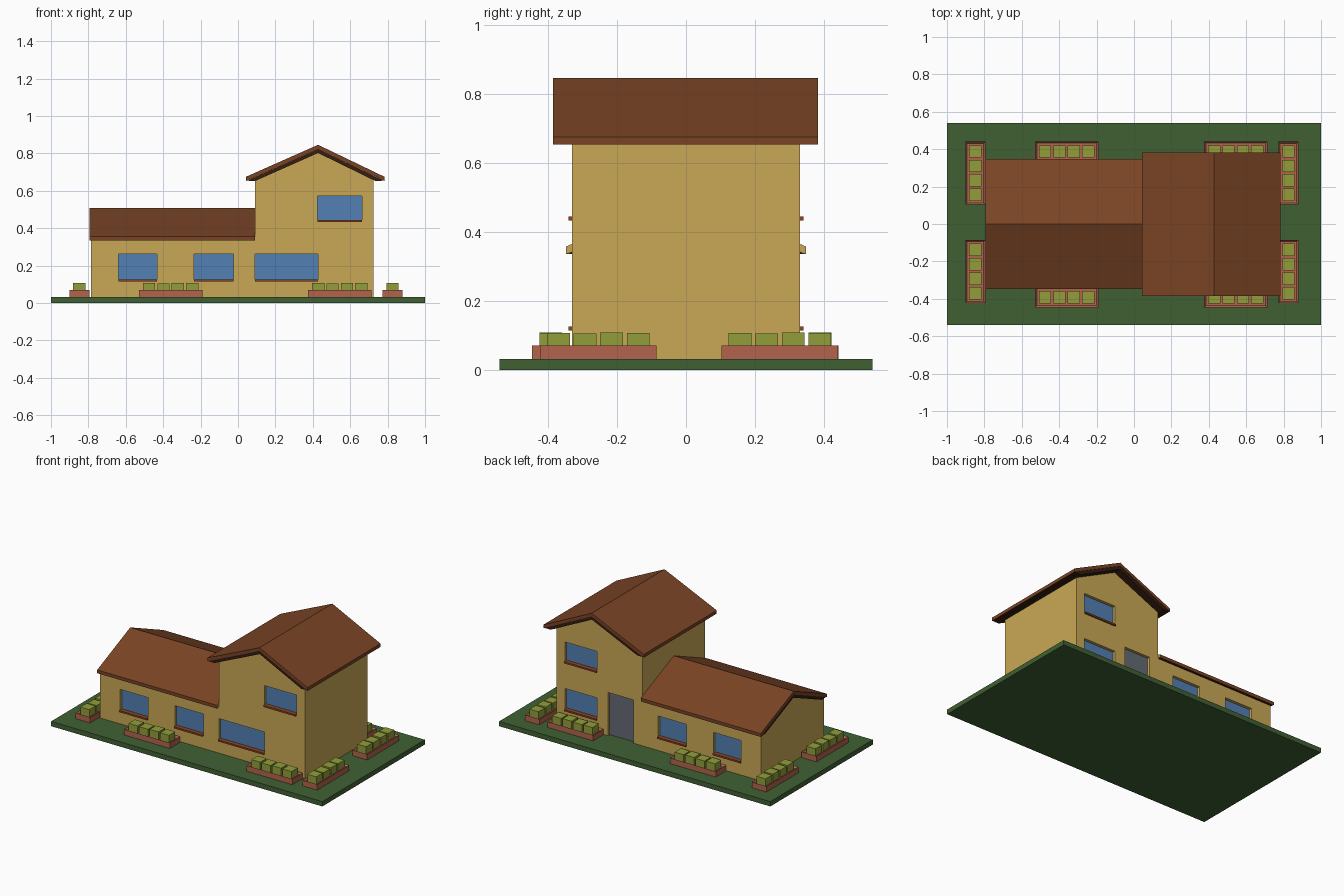
import bpy, bmesh
from mathutils import Vector

if "Cube" in bpy.data.objects:
    bpy.data.objects.remove(bpy.data.objects["Cube"])


def material(name, rgb):
    lin = [(c / 255 / 12.92) if c < 11 else ((c / 255 + 0.055) / 1.055) ** 2.4 for c in rgb]
    m = bpy.data.materials.new(name)
    m.diffuse_color = (*lin, 1)
    m.use_nodes = True
    m.node_tree.nodes["Principled BSDF"].inputs["Base Color"].default_value = m.diffuse_color
    return m


GRASS = material("grass green", (64, 96, 51))
WALL = material("wall ochre", (202, 169, 86))
ROOF = material("roof brown", (122, 68, 37))
DARK = material("dark brown", (54, 29, 16))
GLASS = material("window blue", (82, 128, 180))
SILL = material("sill rust", (140, 68, 35))
DOOR = material("door grey", (100, 106, 116))
BRICK = material("brick red", (178, 100, 76))
BUSH = material("bush green", (146, 158, 58))


def finish(name, bm, *mats):
    bmesh.ops.recalc_face_normals(bm, faces=bm.faces)
    me = bpy.data.meshes.new(name)
    bm.to_mesh(me)
    bm.free()
    for m in mats:
        me.materials.append(m)
    ob = bpy.data.objects.new(name, me)
    bpy.context.collection.objects.link(ob)
    return ob


def add_box(bm, x, y, z):
    vs = bmesh.ops.create_cube(bm, size=1)["verts"]
    for v in vs:
        v.co = Vector([(a + b) / 2 + c * (b - a) for (a, b), c in zip((x, y, z), v.co)])
    return vs


def box(name, x, y, z, mat):
    bm = bmesh.new()
    add_box(bm, x, y, z)
    return finish(name, bm, mat)


def prism(name, profile, v0, v1, axis, *mats):
    """Extrude a (u, z) profile along the x or y axis."""
    bm = bmesh.new()
    at = (lambda u, v, z: (u, v, z)) if axis == "y" else (lambda u, v, z: (v, u, z))
    face = bm.faces.new([bm.verts.new(at(u, v0, z)) for u, z in profile])
    ext = bmesh.ops.extrude_face_region(bm, geom=[face])["geom"]
    bmesh.ops.translate(bm, vec=at(0, v1 - v0, 0),
                        verts=[g for g in ext if isinstance(g, bmesh.types.BMVert)])
    return finish(name, bm, *mats)


def roof(name, u0, ur, u1, eave, ridge, v0, v1, axis, *mats):
    """Brown top layer over a slightly inset dark layer with level eaves."""
    t = 0.022
    top = prism(name, [(u0, eave), (ur, ridge), (u1, eave),
                       (u1, eave - t), (ur, ridge - t), (u0, eave - t)], v0, v1, axis, *mats)
    i, low = 0.05, eave - t
    prism(name + "_soffit", [(u0 + 0.003, low + 0.001), (ur, ridge - t), (u1 - 0.003, low + 0.001),
                             (u1 - i, low), (ur, ridge - 2 * t), (u0 + i, low)],
          v0 + 0.003, v1 - 0.003, axis, DARK)
    return top


# Lawn
box("lawn", (-1, 1), (-0.54, 0.54), (0, 0.032), GRASS)

# House walls: low wing and tall gabled block in one silhouette
walls = prism("house_walls", [(-0.785, 0.03), (0.725, 0.03), (0.725, 0.675), (0.425, 0.81),
                              (0.09, 0.67), (0.09, 0.345), (-0.785, 0.345)],
              -0.33, 0.33, "y", WALL)
prism("wing_gable", [(-0.33, 0.343), (0.33, 0.343), (0, 0.475)], -0.785, 0.095, "x", WALL)

# Openings: x range, z range, wall side
low, high = (0.124, 0.262), (0.443, 0.572)
windows = [((-0.638, -0.433), low), ((-0.234, -0.025), low), ((0.425, 0.663), high)]
openings = [(x, z, s) for x, z in windows for s in (-1, 1)]
openings += [((0.09, 0.428), low, -1), ((0.425, 0.663), low, 1)]
door_x, door_z = (0.155, 0.345), (0.032, 0.32)

# Cut the recesses
bm = bmesh.new()
for x, z, s in openings + [(door_x, door_z, 1)]:
    add_box(bm, x, sorted((s * 0.308, s * 0.36)), z)
cutter = finish("opening_cutter", bm, WALL)
cutter.hide_render = True
mod = walls.modifiers.new("openings", "BOOLEAN")
mod.object, mod.operation, mod.solver = cutter, "DIFFERENCE", "EXACT"
bpy.context.view_layer.objects.active = walls
bpy.ops.object.modifier_apply(modifier=mod.name)
bpy.data.objects.remove(cutter)

# Glass, sills and door
for n, (x, z, s) in enumerate(openings):
    box(f"window_glass_{n}", x, sorted((s * 0.305, s * 0.311)), z, GLASS)
    box(f"window_sill_{n}", x, sorted((s * 0.307, s * 0.34)), (z[0] - 0.01, z[0] + 0.001), SILL)
box("back_door", door_x, (0.305, 0.312), door_z, DOOR)

# Roofs
roof("tower_roof", 0.043, 0.428, 0.783, 0.675, 0.846, -0.385, 0.383, "y", ROOF)
wing = roof("wing_roof", -0.348, 0, 0.348, 0.357, 0.507, -0.795, 0.09, "x", ROOF, WALL)
for f in wing.data.polygons:      # the end against the tower is wall coloured
    f.material_index = int(f.normal.x > 0.9)


def planter(name, cx, cy, along_x):
    """Brick trough with a sunken bed and four block bushes."""
    hl, hw = 0.169, 0.054

    def span(l0, l1, w0, w1):
        l, w = (l0, l1), (w0, w1)
        return ((cx + l[0], cx + l[1]), (cy + w[0], cy + w[1])) if along_x else \
               ((cx + w[0], cx + w[1]), (cy + l[0], cy + l[1]))

    bm = bmesh.new()
    add_box(bm, *span(-hl, hl, -hw, hw), (0.03, 0.07))
    bm.normal_update()
    top = [f for f in bm.faces if f.normal.z > 0.9]
    bmesh.ops.inset_region(bm, faces=top, thickness=0.014)
    bmesh.ops.translate(bm, verts=top[0].verts, vec=(0, 0, -0.012))
    finish(name, bm, BRICK)

    bm = bmesh.new()
    for k in range(4):
        c = (k - 1.5) * 0.077
        h = (0.107, 0.105, 0.108, 0.106)[k]
        add_box(bm, *span(c - 0.033, c + 0.033, -0.033, 0.033), (0.055, h))
    finish(name + "_bushes", bm, BUSH)


# Planters around the house
for side, y in (("front", -0.392), ("back", 0.388)):
    planter(side + "_left_planter", -0.36, y, True)
    planter(side + "_right_planter", 0.544, y, True)
for side, x in (("left", -0.848), ("right", 0.826)):
    planter(side + "_near_planter", x, -0.254, False)
    planter(side + "_far_planter", x, 0.272, False)
